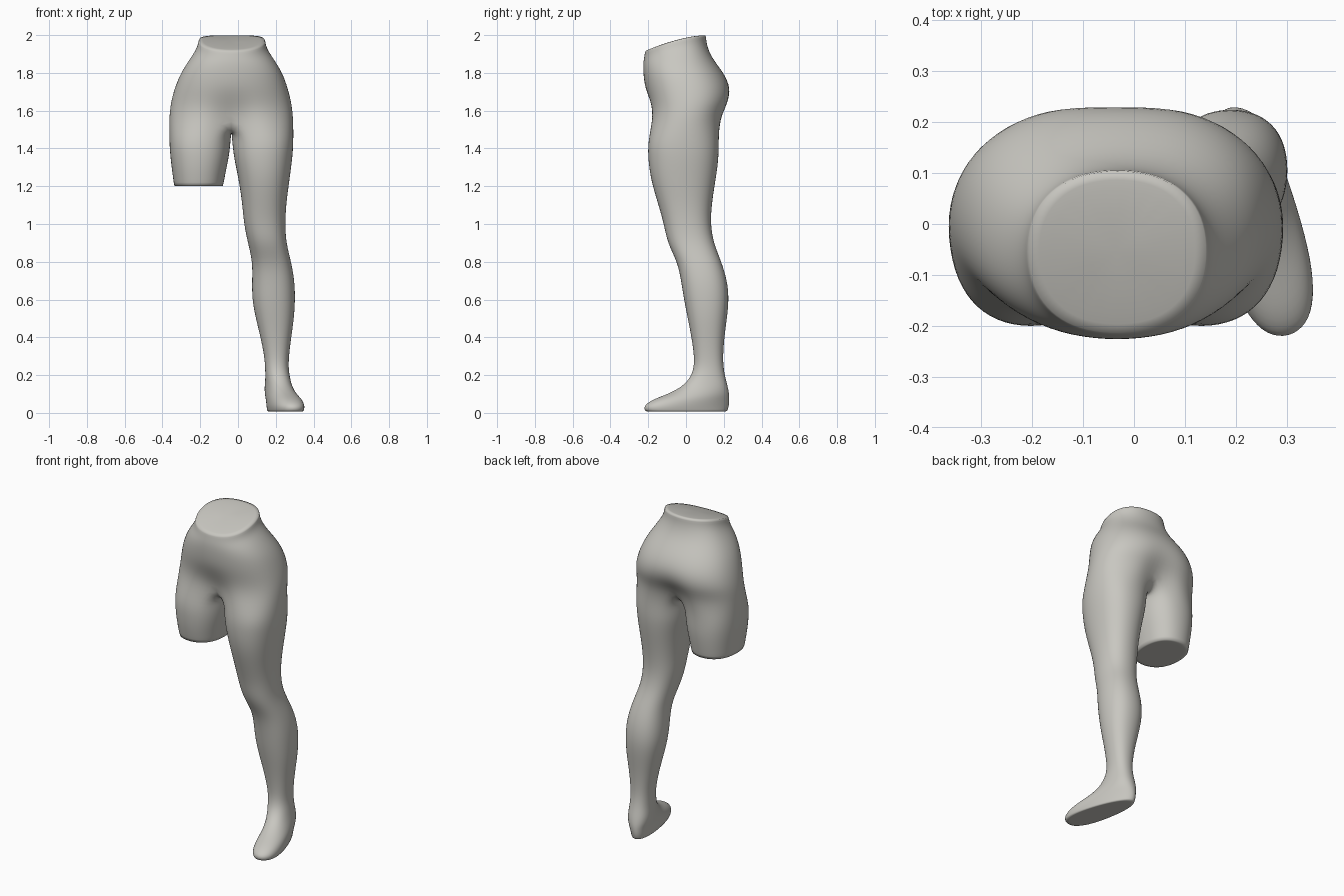
import bpy, bmesh
from math import sin, cos, pi, copysign

if "Cube" in bpy.data.objects:
    bpy.data.objects.remove(bpy.data.objects["Cube"])

MID = -0.035          # symmetry plane of the pelvis
HEEL = (0.205, 0.15)  # pivot for the turned-out foot
bm = bmesh.new()
crease = bm.edges.layers.float.new("crease_edge")


def power(v, e=0.88):
    return copysign(abs(v) ** e, v)


def outline(angles, x0, x1, y0, y1, grow, taper=0):
    """Rounded-box section filling the given extents."""
    cx, cy, rx, ry = (x0 + x1) / 2, (y0 + y1) / 2, (x1 - x0) / 2, (y1 - y0) / 2
    return [(cx + rx * grow * power(cos(a)) * (1 - taper * sin(a)),
             cy + ry * grow * power(sin(a))) for a in angles]


def bridge(a, b):
    n = len(a)
    for i in range(n):
        j = (i + 1) % n
        bm.faces.new((a[i], a[j], b[j], b[i]))


def crease_ring(ring, value):
    for i, v in enumerate(ring):
        bm.edges.get((v, ring[i - 1]))[crease] = value


def cap(ring, value):
    """Close a section with a small inset and a firm rim."""
    n = len(ring)
    cx, cy = sum(v.co.x for v in ring) / n, sum(v.co.y for v in ring) / n
    inner = [bm.verts.new((cx + (v.co.x - cx) * 0.6, cy + (v.co.y - cy) * 0.6, v.co.z))
             for v in ring]
    bridge(ring, inner)
    bm.faces.new(inner)
    crease_ring(ring, value)


# Pelvis sections: z, x0, x1, y0, y1, waist slope, front pinch, back pinch
pelvis = [
    (2.0, -0.12, 0.05, -0.14, 0.03, 0.085, 0, 0),
    (2.0, -0.208, 0.143, -0.215, 0.105, 0.085, 0, 0),
    (1.95, -0.216, 0.15, -0.222, 0.108, 0.07, 0, 0),
    (1.88, -0.256, 0.19, -0.226, 0.135, 0.03, 0, 0),
    (1.80, -0.302, 0.235, -0.226, 0.20, 0, 0, 0),
    (1.72, -0.335, 0.263, -0.217, 0.24, 0, 0, 0.02),
    (1.64, -0.356, 0.283, -0.197, 0.238, 0, 0.1, 0.1),
    (1.56, -0.364, 0.292, -0.195, 0.20, 0, 0.3, 0.32),
]
turn = [-pi / 2 + pi * i / 10 for i in range(20)]
rings = []
for z, x0, x1, y0, y1, slope, pf, pb in pelvis:
    ring = []
    for x, y in outline(turn, x0, x1, y0, y1, 1.015):
        near = max(0, 1 - abs(x - MID) / 0.14) ** 1.3
        y *= 1 - (pf if y < 0 else pb) * near
        drop = slope * (max(0, 0.1 - y) / 0.32) ** 1.6
        ring.append(bm.verts.new((x, y, z - drop)))
    if rings:
        bridge(rings[-1], ring)
    rings.append(ring)
bm.faces.new(rings[0])
crease_ring(rings[1], 0.7)
hip = rings[-1]

# Crotch strip shared by both legs, running back to front
crotch = [bm.verts.new((MID, 0.085 - 0.043 * i, 1.5)) for i in range(5)]

# Leg sections: z, x0, x1, y0, y1
thigh = [
    (1.44, -0.03, 0.293, -0.2, 0.172), (1.36, -0.022, 0.288, -0.2, 0.172),
    (1.28, -0.005, 0.278, -0.192, 0.163), (1.2, 0.01, 0.267, -0.175, 0.15),
]
shin = [
    (1.1, 0.024, 0.254, -0.145, 0.135), (1.0, 0.032, 0.249, -0.116, 0.129),
    (0.9, 0.053, 0.254, -0.098, 0.145), (0.8, 0.078, 0.281, -0.045, 0.187),
    (0.7, 0.075, 0.299, -0.025, 0.218), (0.6, 0.075, 0.302, -0.01, 0.227),
    (0.5, 0.095, 0.296, 0.01, 0.216), (0.4, 0.12, 0.281, 0.03, 0.202),
    (0.3, 0.14, 0.269, 0.044, 0.195), (0.24, 0.144, 0.267, 0.042, 0.198),
]
# Foot sections add: turn-out angle, widening toward the toes
foot = [
    (0.19, 0.142, 0.27, 0.025, 0.207, 0.1, 0), (0.14, 0.138, 0.275, -0.02, 0.22, 0.2, -0.15),
    (0.1, 0.135, 0.28, -0.1, 0.228, 0.25, -0.1), (0.07, 0.13, 0.285, -0.19, 0.23, 0.26, 0.1),
    (0.035, 0.125, 0.285, -0.237, 0.228, 0.26, 0.22), (0.008, 0.13, 0.28, -0.225, 0.218, 0.26, 0.2),
]
leg_turn = [-0.625 * pi + pi * i / 8 for i in range(16)]


def leg(side, sections, rim):
    half = [hip[(side * i) % 20] for i in range(11)]
    last = half + crotch
    for z, x0, x1, y0, y1, *extra in sections:
        angle, taper = extra or (0, 0)
        ring = []
        for x, y in outline(leg_turn, x0, x1, y0, y1, 1.026, taper):
            dx, dy = x - HEEL[0], y - HEEL[1]
            x = HEEL[0] + dx * cos(angle) - dy * sin(angle)
            y = HEEL[1] + dx * sin(angle) + dy * cos(angle)
            ring.append(bm.verts.new((MID + side * (x - MID), y, z)))
        bridge(last, ring)
        last = ring
    cap(last, rim)


leg(1, thigh + shin + foot, 0.5)
leg(-1, thigh, 0.7)

bmesh.ops.recalc_face_normals(bm, faces=bm.faces)
mesh = bpy.data.meshes.new("lower_body")
bm.to_mesh(mesh)
bm.free()
body = bpy.data.objects.new("lower_body", mesh)
bpy.context.collection.objects.link(body)
mesh.shade_smooth()
sub = body.modifiers.new("smooth_surface", "SUBSURF")
sub.levels = sub.render_levels = 2

# Warm grey finish
mat = bpy.data.materials.new("warm_grey")
mat.use_nodes = True
colour = (0.58, 0.57, 0.53, 1)
mat.diffuse_color = colour
mat.node_tree.nodes["Principled BSDF"].inputs["Base Color"].default_value = colour
mesh.materials.append(mat)
